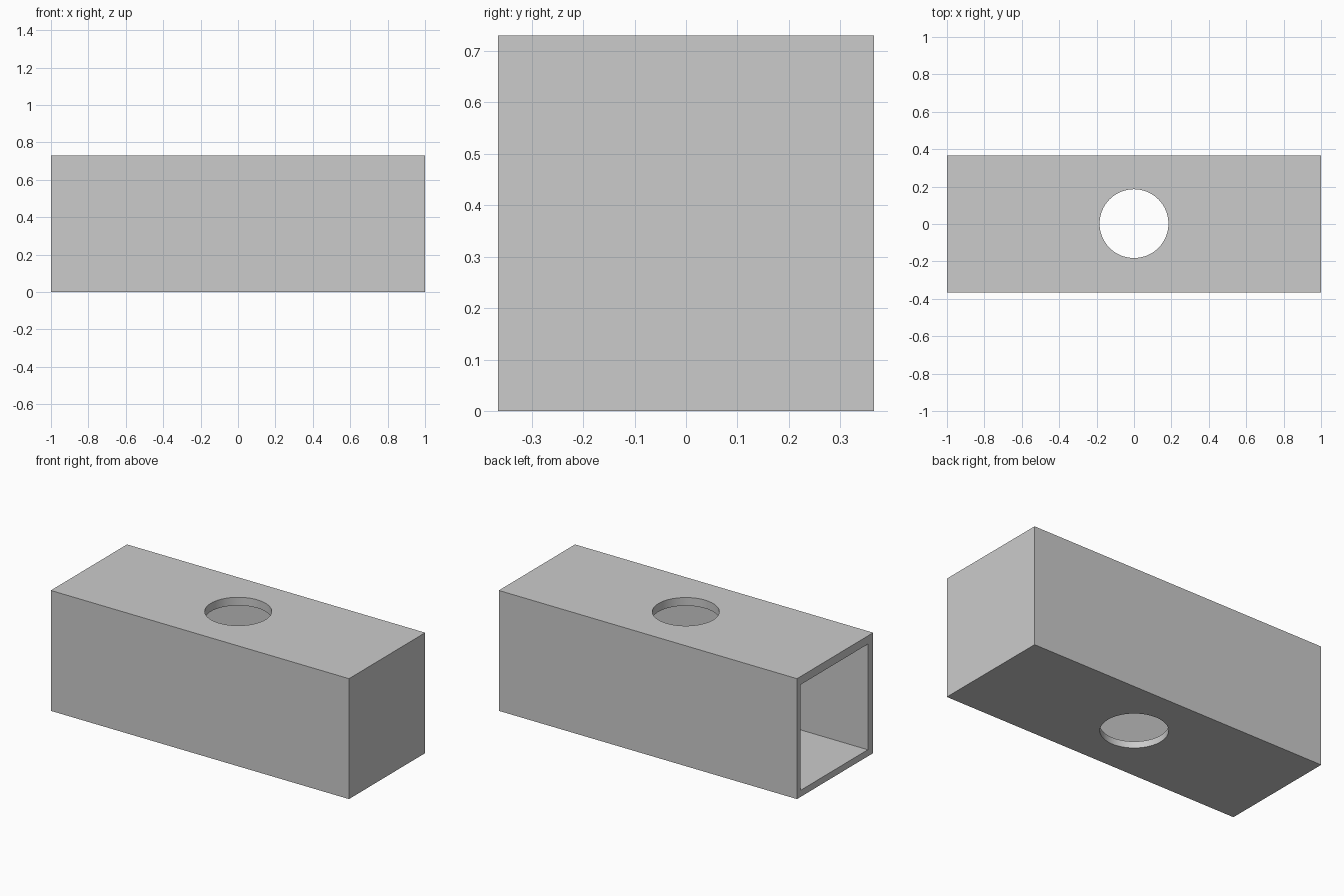
import bpy
import math

if "Cube" in bpy.data.objects:
    bpy.data.objects.remove(bpy.data.objects["Cube"])

LENGTH, WIDTH, HEIGHT = 2.0, 0.73, 0.73
TOP, BOTTOM, FRONT, BACK, END = 0.05, 0.04, 0.052, 0.036, 0.045  # wall thicknesses
HOLE_RADIUS = 0.184


def box(name, lo, hi):
    """Box spanning two opposite corners."""
    centre = [(a + b) / 2 for a, b in zip(lo, hi)]
    bpy.ops.mesh.primitive_cube_add(size=1, location=centre)
    obj = bpy.context.object
    obj.name = name
    obj.scale = [b - a for a, b in zip(lo, hi)]
    bpy.ops.object.transform_apply(location=True, rotation=False, scale=True)
    return obj


def cut(target, cutter):
    """Subtract the cutter, then remove it."""
    mod = target.modifiers.new("cut_" + cutter.name, 'BOOLEAN')
    mod.operation = 'DIFFERENCE'
    mod.solver = 'EXACT'
    mod.object = cutter
    bpy.context.view_layer.objects.active = target
    bpy.ops.object.modifier_apply(modifier=mod.name)
    bpy.data.objects.remove(cutter, do_unlink=True)


# Outer block of the tube
x, y = LENGTH / 2, WIDTH / 2
tube = box("square_tube", (-x, -y, 0), (x, y, HEIGHT))

# Hollow interior, open at the left end and closed at the right
cut(tube, box("cavity", (-x - 0.1, -y + FRONT, BOTTOM), (x - END, y - BACK, HEIGHT - TOP)))

# Round hole through the top and bottom walls
bpy.ops.mesh.primitive_cylinder_add(vertices=64, radius=HOLE_RADIUS, depth=HEIGHT + 0.4,
                                    location=(0, 0.002, HEIGHT / 2))
bpy.context.object.name = "hole"
cut(tube, bpy.context.object)

# Smooth hole rims, crisp box edges
bpy.ops.object.select_all(action='DESELECT')
tube.select_set(True)
bpy.context.view_layer.objects.active = tube
bpy.ops.object.shade_smooth_by_angle(angle=math.radians(30))
